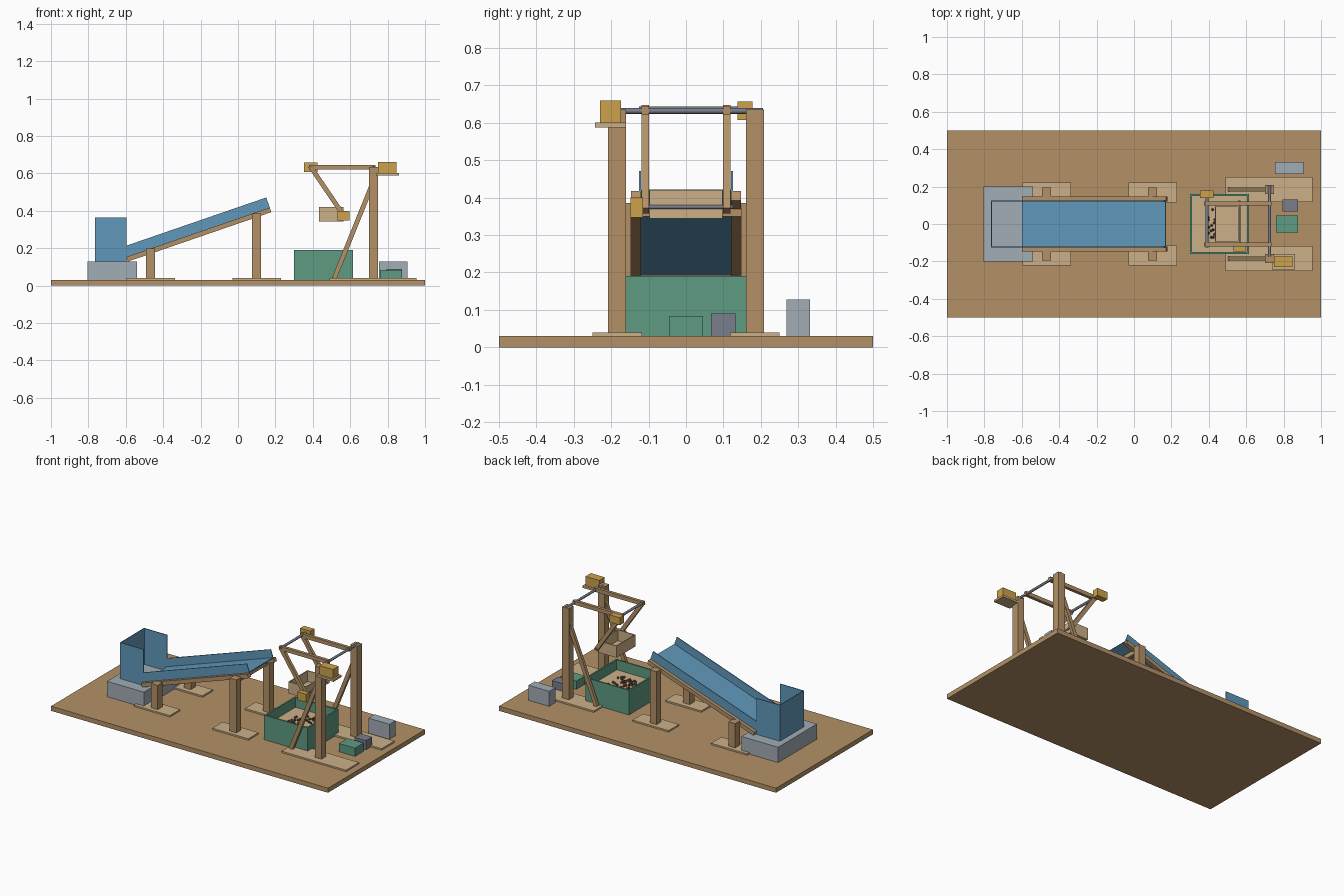
import bpy, math, random
from mathutils import Vector, Matrix

cube = bpy.data.objects.get("Cube")
if cube:
    bpy.data.objects.remove(cube, do_unlink=True)


def material(name, hexcode):
    rgb = [int(hexcode[i:i + 2], 16) / 255 for i in (0, 2, 4)]
    col = [((c + 0.055) / 1.055) ** 2.4 for c in rgb] + [1]
    m = bpy.data.materials.new(name)
    m.use_nodes = True
    m.diffuse_color = col
    m.node_tree.nodes["Principled BSDF"].inputs["Base Color"].default_value = col
    return m


WOOD = material("wood", "B39167")
PALE = material("pale wood", "CCB088")
BLUE = material("blue sheet", "6098BB")
GREY = material("grey plastic", "A2ACB6")
GREEN = material("green plastic", "5E9B82")
GOLD = material("gold motor", "CCA24C")
STEEL = material("steel", "7A7E8C")
PELLET = material("dark pellet", "6B4F3A")


def finish(name, mat):
    ob = bpy.context.object
    ob.name = name
    ob.data.materials.append(mat)
    return ob


def box(name, mat, x, y, z, frame=None):
    """Box from (min, max) ranges, optionally placed in a tilted frame."""
    bpy.ops.mesh.primitive_cube_add(size=1)
    ob = finish(name, mat)
    mid = Vector([(r[0] + r[1]) / 2 for r in (x, y, z)])
    size = [r[1] - r[0] for r in (x, y, z)]
    ob.data.transform(Matrix.Translation(mid) @ Matrix.Diagonal((*size, 1)))
    if frame:
        ob.matrix_world = frame
    return ob


def tilted(x, z, angle):
    return Matrix.Translation((x, 0, z)) @ Matrix.Rotation(-angle, 4, 'Y')


def beam(name, mat, a, b, y, w, h):
    """Square bar between two (x, z) points."""
    dx, dz = b[0] - a[0], b[1] - a[1]
    box(name, mat, (0, math.hypot(dx, dz)), (y - w / 2, y + w / 2),
        (-h / 2, h / 2), tilted(*a, math.atan2(dz, dx)))


def shaft(name, x, z, y0, y1, r):
    bpy.ops.mesh.primitive_cylinder_add(vertices=16, radius=r, depth=y1 - y0,
                                        location=(x, (y0 + y1) / 2, z),
                                        rotation=(math.pi / 2, 0, 0))
    finish(name, STEEL)
    bpy.ops.object.shade_smooth_by_angle()


def pair(s, lo, hi):
    return (lo, hi) if s > 0 else (-hi, -lo)


def open_bin(name, mat, x, y, z, t):
    """Open-topped container made of a floor and four walls."""
    box(name + "_floor", mat, x, y, (z[0], z[0] + t))
    box(name + "_wall_back_x", mat, (x[0], x[0] + t), y, z)
    box(name + "_wall_front_x", mat, (x[1] - t, x[1]), y, z)
    for s in (-1, 1):
        box(name + "_side", mat, x, pair(s, y[1] - t, y[1]), z)


# Baseboard and feed hopper on its plinth
box("baseboard", WOOD, (-1, 1), (-.5, .5), (0, .03))
box("hopper_plinth", GREY, (-.805, -.54), (-.2, .2), (.03, .13))
box("hopper_end_wall", BLUE, (-.765, -.76), (-.125, .125), (.13, .365))
for s in (-1, 1):
    box("hopper_side_wall", BLUE, (-.765, -.595), pair(s, .12, .125), (.13, .365))

# Tilted chute with rails
ANGLE = math.radians(19)
LENGTH = .812
chute = tilted(-.598, .153, ANGLE)
box("chute_floor", BLUE, (0, LENGTH), (-.125, .125), (0, .005), chute)
for s in (-1, 1):
    box("chute_wall", BLUE, (0, LENGTH), pair(s, .12, .125), (0, .057), chute)
    box("chute_rail", WOOD, (0, LENGTH), pair(s, .12, .147), (-.026, 0), chute)

# Chute posts, feet and cross bars
for x, top in ((-.467, .198), (.1, .385)):
    for s in (-1, 1):
        box("chute_foot", PALE, (x - .13, x + .13), pair(s, .115, .222), (.03, .04))
        box("chute_post", WOOD, (x - .024, x + .024), pair(s, .147, .195), (.04, top))
    box("chute_cross_bar", WOOD, (x - .012, x + .012), (-.147, .147), (top - .035, top - .005))

# Collecting bin filled with sand and pellets
open_bin("bin", GREEN, (.3, .615), (-.16, .16), (.03, .19), .01)
box("sand", PALE, (.31, .605), (-.15, .15), (.04, .125))
random.seed(4)
for i in range(45):
    bpy.ops.mesh.primitive_ico_sphere_add(
        subdivisions=1, radius=.008,
        location=(random.uniform(.39, .53), random.uniform(-.09, .09), .129))
    finish("pellet", PELLET)

# Crane frame
for s in (-1, 1):
    box("crane_foot", PALE, (.49, .955), pair(s, .117, .25), (.03, .04))
    box("crane_post", WOOD, (.7, .748), pair(s, .16, .208), (.04, .635))
    beam("crane_brace", WOOD, (.515, .04), (.717, .54), s * .185, .02, .025)
    beam("boom", WOOD, (.38, .633), (.735, .633), s * .109, .02, .025)
    beam("forearm", WOOD, (.385, .64), (.572, .365), s * .109, .02, .025)
shaft("main_shaft", .725, .632, -.175, .206, .008)
shaft("elbow_shaft", .39, .635, -.125, .155, .008)
shaft("bucket_shaft", .565, .375, -.125, .125, .005)

# Motors
box("motor_shelf", PALE, (.738, .86), (-.243, -.16), (.588, .601))
box("main_motor", GOLD, (.748, .848), (-.23, -.174), (.601, .66))
box("elbow_motor", GOLD, (.352, .426), (.138, .178), (.608, .657))
box("bucket_motor", GOLD, (.532, .596), (-.148, -.115), (.347, .4))

# Bucket
open_bin("bucket", PALE, (.433, .563), (-.098, .098), (.344, .42), .006)

# Control boxes
box("circuit_box", GREEN, (.76, .876), (-.045, .045), (.03, .084))
box("driver_box", STEEL, (.795, .876), (.067, .132), (.03, .09))
box("power_box", GREY, (.755, .905), (.268, .332), (.03, .128))
